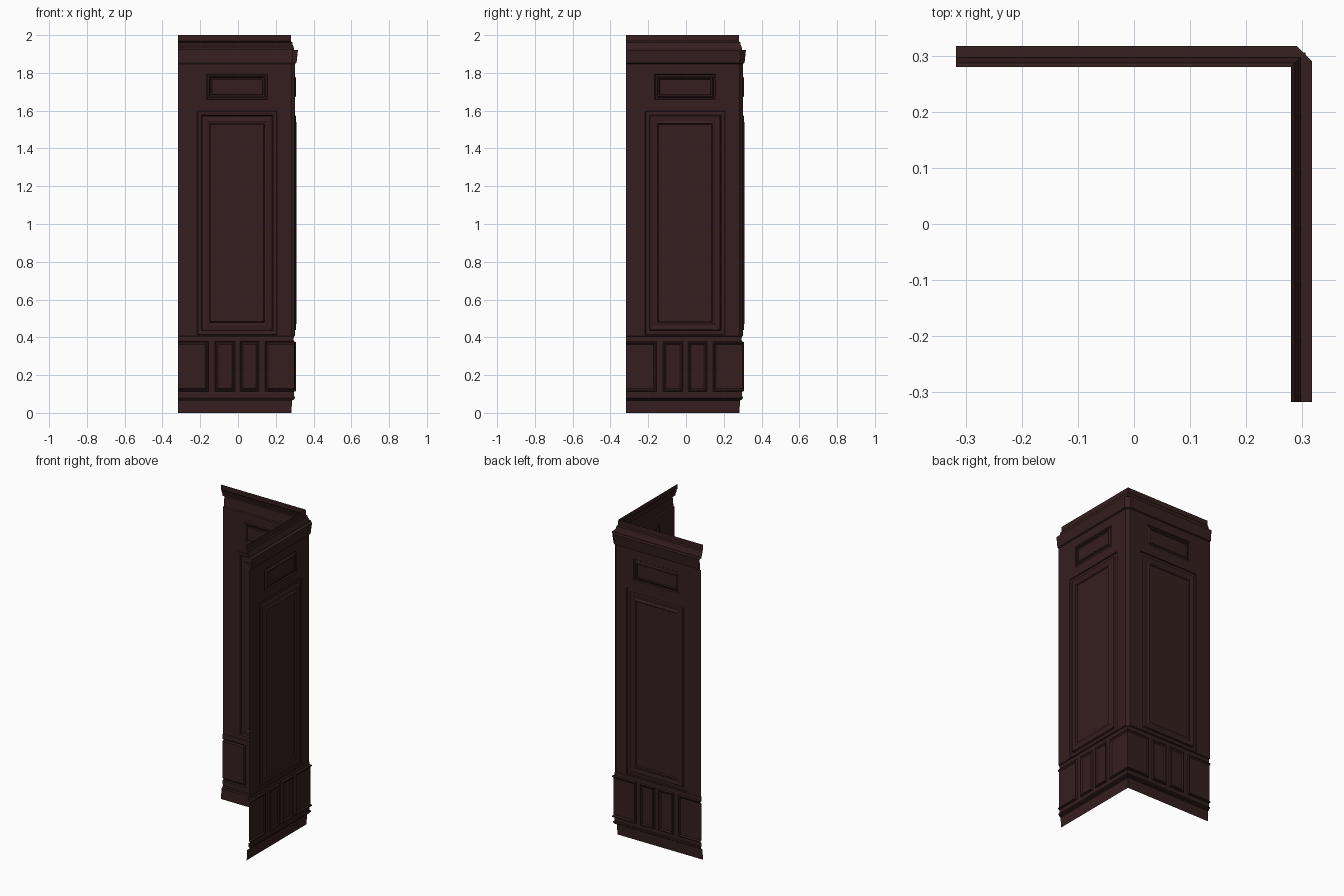
import bpy, bmesh

if "Cube" in bpy.data.objects:
    bpy.data.objects.remove(bpy.data.objects["Cube"])

END = -0.317          # free end of each arm
WALL, CHAMFER = 0.302, 0.020
FRAME = 0.296

wood = bpy.data.materials.new("dark_wood")
wood.diffuse_color = (0.036, 0.0135, 0.0135, 1)
wood.use_nodes = True
wood.node_tree.nodes["Principled BSDF"].inputs["Base Color"].default_value = wood.diffuse_color

# the two arms mirror each other across the diagonal: u runs along, d is depth
ARMS = (lambda u, d, z: (u, d, z), lambda u, d, z: (d, u, z))


def finish(name, bm):
    bmesh.ops.remove_doubles(bm, verts=bm.verts, dist=1e-5)
    bmesh.ops.recalc_face_normals(bm, faces=bm.faces)
    # finished side faces into the corner
    bm.normal_update()
    if sum((f.normal.x + f.normal.y) * f.calc_area() for f in bm.faces) > 0:
        bmesh.ops.reverse_faces(bm, faces=bm.faces)
    me = bpy.data.meshes.new(name)
    bm.to_mesh(me)
    bm.free()
    me.materials.append(wood)
    bpy.context.collection.objects.link(bpy.data.objects.new(name, me))


def quad(bm, pts):
    bm.faces.new([bm.verts.new(p) for p in pts])


def sweep(name, profile):
    """Run a (z, depth, corner chamfer) profile round the corner."""
    bm = bmesh.new()
    rows = [[bm.verts.new(p) for p in ((END, d, z), (d - c, d, z), (d, d - c, z), (d, END, z))]
            for z, d, c in profile]
    for a, b in zip(rows, rows[1:]):
        for i in range(3):
            if i == 1 and (a[1].co - a[2].co).length + (b[1].co - b[2].co).length < 1e-5:
                continue
            bm.faces.new((a[i], a[i + 1], b[i + 1], b[i]))
    finish(name, bm)


def board(name, us, zs, depth, holes):
    """Flat board on both arms with rectangular holes."""
    bm = bmesh.new()
    for arm in ARMS:
        for u0, u1 in zip(us, us[1:]):
            for z0, z1 in zip(zs, zs[1:]):
                um, zm = (u0 + u1) / 2, (z0 + z1) / 2
                if any(h[0] < um < h[1] and h[2] < zm < h[3] for h in holes):
                    continue
                quad(bm, [arm(u, depth, z) for u, z in ((u0, z0), (u1, z0), (u1, z1), (u0, z1))])
    finish(name, bm)


def panel(name, rect, steps, open_left=False, open_right=False):
    """Nested moulding rings (inset, depth) closed by a flat field."""
    u0, u1, z0, z1 = rect
    bm = bmesh.new()
    for arm in ARMS:
        rings = []
        for inset, d in steps:
            a = u0 if open_left else u0 + inset
            b = d if open_right else u1 - inset
            rings.append([arm(u, d, z) for u, z in ((a, z0 + inset), (b, z0 + inset),
                                                    (b, z1 - inset), (a, z1 - inset))])
        for r, s in zip(rings, rings[1:]):
            for i in range(4):
                if (i == 1 and open_right) or (i == 3 and open_left):
                    continue
                j = (i + 1) % 4
                quad(bm, (r[i], r[j], s[j], s[i]))
        quad(bm, rings[-1])
    finish(name, bm)


# cornice, frieze band, chair rail and skirting
sweep("cornice", [(2.0, 0.280, 0), (1.968, 0.281, 0), (1.962, 0.287, 0), (1.955, 0.288, 0),
                  (1.945, 0.291, 0), (1.93, 0.297, 0), (1.922, 0.297, 0), (1.92, 0.317, 0.027)])
sweep("frieze_band", [(1.92, 0.317, 0.027), (1.852, 0.310, 0.024), (1.848, WALL, CHAMFER)])
sweep("chair_rail", [(0.408, WALL, CHAMFER), (0.405, 0.297, 0.01), (0.398, 0.295, 0),
                     (0.385, 0.295, 0), (0.38, FRAME, 0)])
sweep("skirting", [(0.088, FRAME, 0), (0.086, 0.302, 0), (0.078, 0.302, 0), (0.074, 0.296, 0),
                   (0.07, 0.296, 0), (0.066, 0.286, 0), (0.0, 0.283, 0)])

# chamfered strip in the corner of the upper wall
sweep_z = (0.408, 1.848)
bm = bmesh.new()
e = WALL - CHAMFER
quad(bm, [(e, WALL, sweep_z[0]), (WALL, e, sweep_z[0]), (WALL, e, sweep_z[1]), (e, WALL, sweep_z[1])])
finish("corner_strip", bm)

# upper wall with a tall panel and a small panel above it
tall = (-0.216, 0.206, 0.413, 1.598)
small = (-0.166, 0.157, 1.658, 1.793)
board("upper_wall", [END, tall[0], small[0], small[1], tall[1], e],
      [sweep_z[0], tall[2], tall[3], small[2], small[3], sweep_z[1]], WALL, [tall, small])
panel("tall_panel", tall, [(0, WALL), (0.003, 0.296), (0.022, 0.297), (0.026, 0.306),
                           (0.030, 0.308), (0.052, 0.305), (0.060, 0.309), (0.066, 0.309),
                           (0.071, 0.303)])
panel("small_panel", small, [(0, WALL), (0.004, 0.296), (0.012, 0.298), (0.018, 0.307),
                             (0.024, 0.307), (0.028, 0.302)])

# wainscot: two whole panels, one open at the end, one turning the corner
Z0, Z1 = 0.112, 0.378
spans = [(END, -0.155), (-0.122, -0.016), (0.010, 0.112), (0.142, FRAME)]
holes = [(a, b, Z0, Z1) for a, b in spans]
board("wainscot_frame", [u for s in spans for u in s], [0.088, Z0, Z1, 0.38], FRAME, holes)
steps = [(0, FRAME), (0.003, 0.306), (0.009, 0.306), (0.016, 0.299)]
for i, h in enumerate(holes):
    panel(f"wainscot_panel_{i + 1}", h, steps, open_left=(i == 0), open_right=(i == 3))
